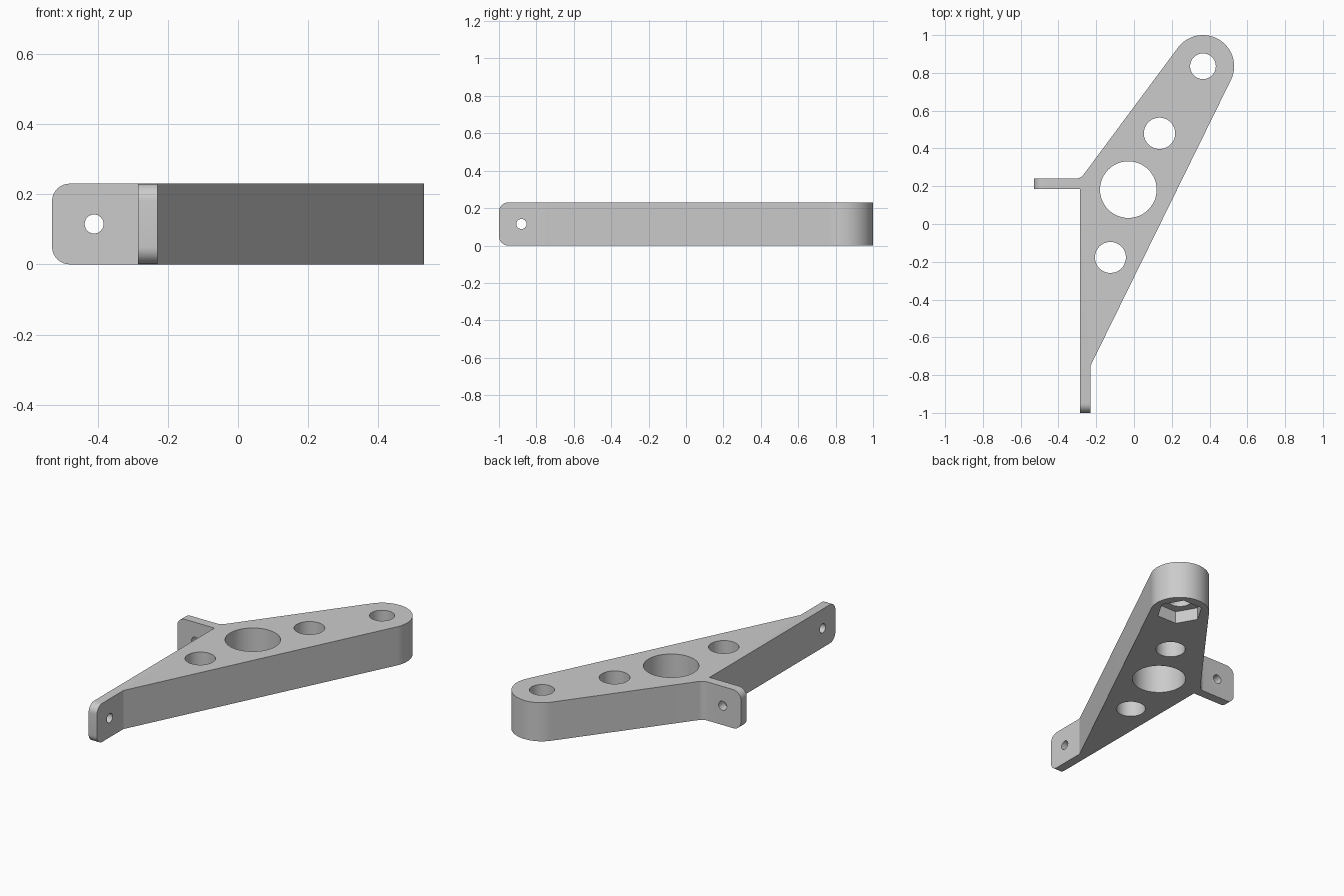
import bpy, bmesh, math
from mathutils import Vector

if "Cube" in bpy.data.objects:
    bpy.data.objects.remove(bpy.data.objects["Cube"], do_unlink=True)

HEIGHT = 0.23
MID = HEIGHT / 2
PIVOT = Vector((0.365, 0.835))
END_RADIUS = 0.165

grey = bpy.data.materials.new("plain grey")
grey.use_nodes = True
grey.diffuse_color = (0.6, 0.6, 0.6, 1)
grey.node_tree.nodes["Principled BSDF"].inputs["Base Color"].default_value = (0.6, 0.6, 0.6, 1)


def tangent_angle(point, side):
    """Angle on the rounded end where a line from the point touches it."""
    away = point - PIVOT
    return math.atan2(away.y, away.x) + side * math.acos(END_RADIUS / away.length)


# Outline: long arm, rounded end, and two thin mounting tabs
foot = Vector((-0.23, -0.75))
corner = Vector((-0.283, 0.24))
start = tangent_angle(foot, 1)
sweep = (tangent_angle(corner, -1) - start) % math.tau
STEPS = 40
arc = [PIVOT + END_RADIUS * Vector((math.cos(a), math.sin(a)))
       for a in (start + sweep * i / STEPS for i in range(STEPS + 1))]
outline = [(-0.53, 0.185), (-0.285, 0.185), (-0.285, -1), (-0.23, -1), foot]
outline += arc + [corner, (-0.53, 0.24)]

bm = bmesh.new()
base = bm.faces.new([bm.verts.new((p[0], p[1], 0)) for p in outline])
top = bmesh.ops.extrude_face_region(bm, geom=[base])["geom"]
bmesh.ops.translate(bm, vec=(0, 0, HEIGHT),
                    verts=[v for v in top if isinstance(v, bmesh.types.BMVert)])
bmesh.ops.recalc_face_normals(bm, faces=bm.faces)


def round_edges(test, radius):
    edges = [e for e in bm.edges if all(test(v.co) for v in e.verts)
             and not (test is not at_corner and abs(e.verts[0].co.z - e.verts[1].co.z) > 0.01)]
    bmesh.ops.bevel(bm, geom=edges, offset=radius, segments=8, profile=0.5, affect='EDGES')


def at_corner(co):
    return (co.xy - corner).length < 0.001


# Fillet beside the side tab, then rounded tab ends
round_edges(at_corner, 0.025)
round_edges(lambda co: co.x < -0.529, 0.05)
round_edges(lambda co: co.y < -0.999, 0.05)

mesh = bpy.data.meshes.new("bracket_arm")
bm.to_mesh(mesh)
bm.free()
mesh.materials.append(grey)
arm = bpy.data.objects.new("bracket_arm", mesh)
bpy.context.collection.objects.link(arm)


def drill(location, radius, depth, sides=48, rotation=(0, 0, 0)):
    """Cut a straight hole or pocket through the arm."""
    bpy.ops.mesh.primitive_cylinder_add(vertices=sides, radius=radius, depth=depth,
                                        location=location, rotation=rotation)
    cutter = bpy.context.object
    cutter.name = "hole_cutter"
    cutter.hide_render = True
    cutter.data.materials.append(grey)
    mod = arm.modifiers.new("hole", 'BOOLEAN')
    mod.operation = 'DIFFERENCE'
    mod.solver = 'EXACT'
    mod.object = cutter
    bpy.ops.object.select_all(action='DESELECT')
    arm.select_set(True)
    bpy.context.view_layer.objects.active = arm
    bpy.ops.object.modifier_apply(modifier=mod.name)
    bpy.data.objects.remove(cutter, do_unlink=True)


# Vertical holes along the arm
for x, y, radius in [(PIVOT.x, PIVOT.y, 0.068), (0.135, 0.48, 0.083),
                     (-0.03, 0.182, 0.15), (-0.125, -0.177, 0.082)]:
    drill((x, y, MID), radius, 0.5)

# Hexagonal nut pocket underneath the rounded end
drill((PIVOT.x, PIVOT.y, 0), 0.13, 0.15, 6, (0, 0, math.radians(30)))

# Screw holes through the tabs
drill((-0.41, 0.2125, MID), 0.027, 0.15, 32, (math.pi / 2, 0, 0))
drill((-0.2575, -0.88, MID), 0.027, 0.15, 32, (0, math.pi / 2, 0))

bpy.ops.object.shade_smooth_by_angle(angle=math.radians(25))
